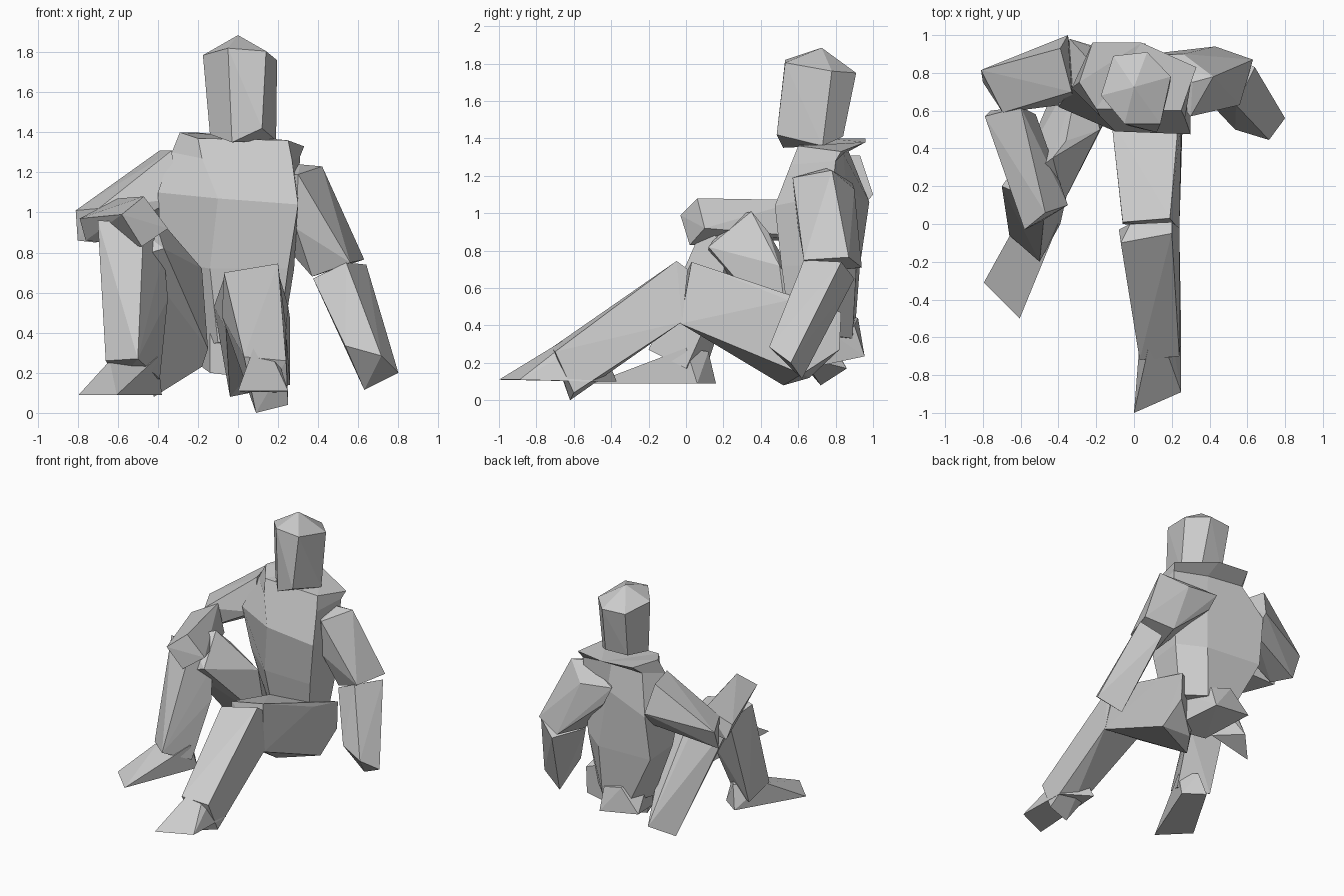
import bpy, bmesh
from mathutils import Vector


def finish(name, bm):
    bmesh.ops.recalc_face_normals(bm, faces=bm.faces)
    me = bpy.data.meshes.new(name)
    bm.to_mesh(me)
    bm.free()
    ob = bpy.data.objects.new(name, me)
    bpy.context.collection.objects.link(ob)
    return ob


def block(name, start, end):
    """Faceted limb segment: the convex solid between two end sections."""
    bm = bmesh.new()
    for p in start + end:
        bm.verts.new(Vector(p))
    res = bmesh.ops.convex_hull(bm, input=bm.verts)
    junk = [g for g in res["geom_interior"] if isinstance(g, bmesh.types.BMVert)]
    bmesh.ops.delete(bm, geom=junk, context='VERTS')
    bmesh.ops.dissolve_limit(bm, angle_limit=0.03, verts=bm.verts, edges=bm.edges)
    return finish(name, bm)


def loft(name, rings):
    """Skin stacked cross-sections and cap both ends."""
    bm = bmesh.new()
    vs = [[bm.verts.new(Vector(p)) for p in r] for r in rings]
    for a, b in zip(vs, vs[1:]):
        n = len(a)
        for i in range(n):
            j = (i + 1) % n
            bm.faces.new((a[i], a[j], b[j], b[i]))
    caps = [bm.faces.new(vs[0]), bm.faces.new(vs[-1])]
    bmesh.ops.triangulate(bm, faces=caps)
    return finish(name, bm)


# head: six-sided, pointed crown
block("head",
      [(-.03, .52, 1.35), (.12, .485, 1.42), (.19, .73, 1.36),
       (.09, .84, 1.41), (-.09, .83, 1.41), (-.14, .65, 1.39)],
      [(-.05, .53, 1.82), (.14, .53, 1.805), (.195, .78, 1.76),
       (.07, .91, 1.75), (-.11, .89, 1.75), (-.175, .68, 1.785),
       (0, .725, 1.885)])

# torso: shoulders with a rear ledge, chest, waist, seat
loft("torso", [
    [(-.2, .61, 1.37), (.25, .6, 1.36), (.33, .83, 1.33),
     (.04, .96, 1.38), (-.22, .96, 1.4), (-.29, .75, 1.4)],
    [(-.18, .57, 1.27), (.27, .56, 1.26), (.31, .8, 1.28),
     (.04, .84, 1.32), (-.24, .87, 1.33), (-.33, .72, 1.3)],
    [(-.1, .49, 1.07), (.3, .475, 1.04), (.3, .78, 1.1),
     (.06, .86, 1.12), (-.34, .98, 1.06), (-.4, .62, 1.1)],
    [(-.14, .52, .72), (.25, .51, .72), (.28, .78, .72),
     (.1, .91, .7), (-.35, .93, .72), (-.38, .7, .76)],
    [(-.1, .58, .35), (.2, .56, .35), (.22, .75, .35),
     (.08, .89, .33), (-.15, .9, .33), (-.22, .7, .33)]])

# pelvis
block("pelvis",
      [(-.14, .6, .2), (.18, .6, .16), (.18, .6, .48), (-.14, .6, .5)],
      [(-.25, .93, .28), (.06, .955, .235), (.06, .9, .4), (-.1, .92, .44)])

# bracing arm
block("brace_upper_arm",
      [(.3, .57, 1.19), (.42, .78, 1.23), (.26, .9, 1.13), (.31, .75, 1.24),
       (.29, .6, .92), (0, .89, 1.16), (.07, .89, 1.02)],
      [(.63, .87, .765), (.56, .63, .75), (.37, .68, .68), (.43, .94, .71)])
block("brace_forearm",
      [(.54, .63, .75), (.64, .83, .74), (.5, .9, .65), (.375, .67, .67)],
      [(.715, .445, .285), (.535, .5, .335), (.63, .62, .115), (.8, .56, .2)])

# arm resting on the knee
block("rest_upper_arm",
      [(-.39, .93, 1.31), (-.33, .7, 1.31), (-.35, 1, 1.1), (-.31, .64, 1.07), (-.33, .9, .98)],
      [(-.81, .815, 1.01), (-.695, .59, 1.02), (-.71, .62, .85), (-.8, .75, .86)])
block("rest_forearm",
      [(-.79, .57, .97), (-.6, .62, 1.07), (-.52, .58, .88), (-.76, .6, .86)],
      [(-.47, .06, 1.08), (-.35, .1, .92), (-.48, .02, .83), (-.58, -.03, .99)])

# outstretched leg
block("low_thigh",
      [(-.06, .01, .7), (.19, .03, .74), (.24, -.03, .41), (-.06, 0, .42)],
      [(-.12, .55, .53), (.25, .55, .535), (.26, .83, .47), (.26, .82, .27),
       (.26, .62, .14), (-.04, .52, .08), (.05, .66, .12)])
block("low_shin",
      [(-.07, -.1, .7), (.2, -.05, .745), (.2, .01, .7), (-.02, 0, .66),
       (.24, -.02, .42), (-.08, -.03, .48)],
      [(.03, -.72, .28), (.24, -.7, .26), (.25, -.6, .04), (.09, -.62, 0)])
block("low_foot",
      [(0, -1, .11), (.25, -.89, .11)],
      [(.05, -.37, .1), (.25, -.5, .1), (.11, -.5, .415), (.2, -.6, .27)])

# raised leg
block("raised_thigh",
      [(-.58, .24, .98), (-.43, .35, 1.01), (-.37, .12, .82), (-.5, .12, .78), (-.6, .3, .85)],
      [(-.36, .44, .9), (-.18, .5, .72), (-.15, .55, .32), (-.18, .62, .23),
       (-.42, .72, .08), (-.28, .86, .17)])
block("raised_shin",
      [(-.7, .2, .96), (-.47, .1, .95), (-.37, .22, .8), (-.6, .34, .86)],
      [(-.66, -.06, .26), (-.5, -.2, .27), (-.39, 0, .17),
       (-.6, .1, .15), (-.35, .18, .57)])
block("raised_foot",
      [(-.795, -.31, .09), (-.605, -.5, .09)],
      [(-.38, .06, .09), (-.52, .16, .09), (-.64, -.03, .26),
       (-.4, 0, .28), (-.48, .12, .26)])
